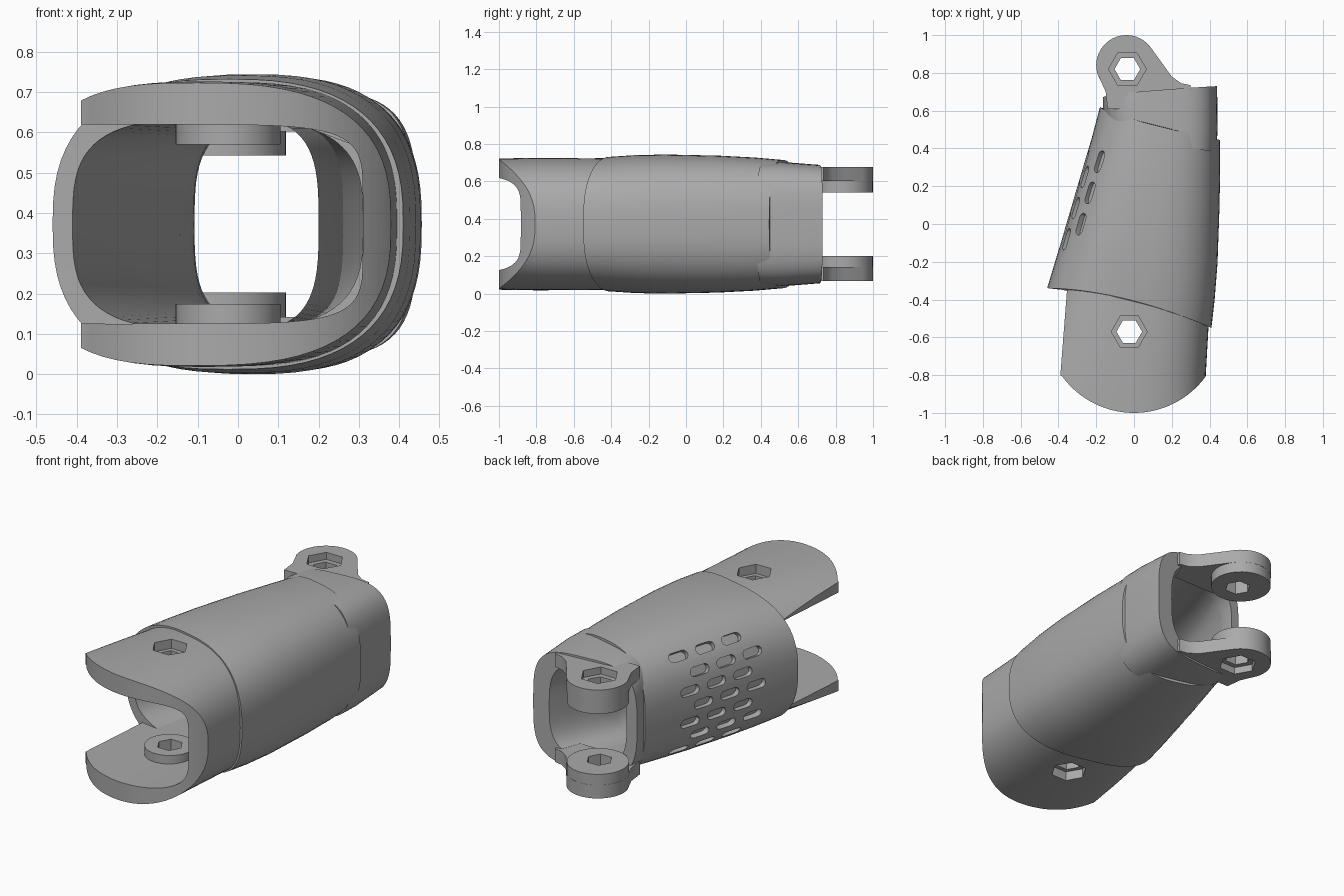
import bpy, bmesh, math
from mathutils import Matrix, Vector

if "Cube" in bpy.data.objects:
    bpy.data.objects.remove(bpy.data.objects["Cube"], do_unlink=True)

MID = 0.372   # height of the symmetry plane
SEG = 72

grey = bpy.data.materials.new("plain grey")
grey.use_nodes = True
grey.diffuse_color = (0.4, 0.4, 0.4, 1)
grey.node_tree.nodes["Principled BSDF"].inputs["Base Color"].default_value = (0.4, 0.4, 0.4, 1)


def finish(name, bm):
    bmesh.ops.recalc_face_normals(bm, faces=bm.faces[:])
    mesh = bpy.data.meshes.new(name)
    bm.to_mesh(mesh)
    bm.free()
    obj = bpy.data.objects.new(name, mesh)
    bpy.context.collection.objects.link(obj)
    mesh.materials.append(grey)
    return obj


def loft(name, rings, power):
    """Superellipse rings: left x, right x, half height, y at left, y at right, y easing."""
    bm = bmesh.new()
    loops = []
    for xl, xr, h, ya, yb, ease in rings:
        loop = []
        for i in range(SEG):
            a = math.tau * i / SEG
            c, s = math.cos(a), math.sin(a)
            px = math.copysign(abs(c) ** (2 / power), c)
            pz = math.copysign(abs(s) ** (2 / power), s)
            u = (px + 1) / 2
            loop.append(bm.verts.new((xl + (xr - xl) * u, ya + (yb - ya) * u ** ease, MID + h * pz)))
        loops.append(loop)
    for a, b in zip(loops, loops[1:]):
        for i in range(SEG):
            j = (i + 1) % SEG
            bm.faces.new((a[i], a[j], b[j], b[i]))
    bm.faces.new(loops[0])
    bm.faces.new(loops[-1])
    return finish(name, bm)


def add_prism(bm, outline, z0, z1, matrix=Matrix()):
    low = [bm.verts.new(matrix @ Vector((x, y, z0))) for x, y in outline]
    high = [bm.verts.new(matrix @ Vector((x, y, z1))) for x, y in outline]
    n = len(outline)
    bm.faces.new(low[::-1])
    bm.faces.new(high)
    for i in range(n):
        j = (i + 1) % n
        bm.faces.new((low[i], low[j], high[j], high[i]))


def prism(name, outline, z0, z1):
    bm = bmesh.new()
    add_prism(bm, outline, z0, z1)
    return finish(name, bm)


def arc(cx, cy, r, start, end, n):
    return [(cx + r * math.cos(math.radians(start + (end - start) * i / n)),
             cy + r * math.sin(math.radians(start + (end - start) * i / n))) for i in range(n + 1)]


def circle(cx, cy, r, n):
    return arc(cx, cy, r, 0, 360 - 360 / n, n - 1)


def boolean(obj, cutter, operation="DIFFERENCE"):
    mod = obj.modifiers.new("cut", "BOOLEAN")
    mod.operation = operation
    mod.solver = "EXACT"
    mod.object = cutter
    bpy.context.view_layer.objects.active = obj
    bpy.ops.object.modifier_apply(modifier=mod.name)


helpers = []
parts = []

# Cavities
main_cavity = loft("main_cavity", [
    (-0.50, 0.31, 0.26, -0.70, -0.70, 1),
    (-0.41, 0.31, 0.26, -0.34, -0.34, 1),
    (-0.195, 0.20, 0.26, 0.35, 0.35, 1),
    (-0.11, 0.30, 0.255, 0.62, 0.62, 1),
    (-0.10, 0.42, 0.255, 0.90, 0.90, 1)], 3.2)
fork_cavity = loft("fork_cavity", [
    (-0.90, 0.31, 0.247, -1.2, -1.2, 1),
    (-0.90, 0.31, 0.247, -0.1, -0.1, 1)], 6)
helpers += [main_cavity, fork_cavity]

# Front fork, open on its right side, rounded at the front
front_fork = loft("front_fork", [
    (-0.58, 0.37, 0.35, -1.05, -1.05, 1),
    (-0.55, 0.38, 0.354, -0.80, -0.80, 1),
    (-0.43, 0.405, 0.352, -0.36, -0.36, 1),
    (-0.38, 0.40, 0.34, -0.15, -0.15, 1)], 2.7)
fork_outline = prism("fork_outline",
                     [(-0.335, -0.1), (-0.39, -0.8)] + arc(0, -0.53, 0.47, 216, 324, 32)
                     + [(0.45, -0.75), (0.45, -0.1)], -1, 2)
helpers.append(fork_outline)
boolean(front_fork, fork_outline, "INTERSECT")
boolean(front_fork, fork_cavity)
parts.append(front_fork)

# Middle sleeve
sleeve = loft("middle_sleeve", [
    (-0.46, 0.41, 0.36, -0.34, -0.55, 1.8),
    (-0.418, 0.427, 0.369, -0.20, -0.40, 1.6),
    (-0.37, 0.442, 0.372, -0.04, -0.21, 1.4),
    (-0.285, 0.453, 0.366, 0.25, 0.10, 1.0),
    (-0.225, 0.456, 0.356, 0.45, 0.30, 0.85),
    (-0.18, 0.455, 0.343, 0.62, 0.445, 0.75)], 2.6)

# Staggered grip slots on the right side of the sleeve
bpy.context.view_layer.update()
slot_outline = arc(0.035, 0, 0.025, -90, 90, 6) + arc(-0.035, 0, 0.025, 90, 270, 6)
bm = bmesh.new()
for row in range(-3, 4):
    for col in range(3):
        y = 0.33 - 0.165 * col - (0.08 if row % 2 == 0 else 0)
        hit, place, normal, _ = sleeve.ray_cast(Vector((-1, y, MID + row * 0.088)), Vector((1, 0, 0)))
        if hit:
            turn = normal.to_track_quat("Z", "Y").to_matrix().to_4x4()
            add_prism(bm, slot_outline, -0.028, 0.03, Matrix.Translation(place) @ turn)
slots = finish("grip_slots", bm)
helpers.append(slots)
boolean(sleeve, main_cavity)
boolean(sleeve, slots)
parts.append(sleeve)

# Rear collar
collar = loft("rear_collar", [
    (-0.14, 0.435, 0.33, 0.50, 0.38, 0.75),
    (-0.165, 0.443, 0.33, 0.60, 0.50, 0.8),
    (-0.165, 0.44, 0.317, 0.67, 0.73, 0.6)], 3.6)
boolean(collar, main_cavity)
parts.append(collar)

# Bosses, lugs and bolt holes, mirrored top and bottom
FORK_HOLE = (-0.025, -0.57)
LUG_HOLE = (-0.035, 0.82)
neck_outline = (arc(-0.04, 0.84, 0.16, 40, 195, 20)
                + [(-0.15, 0.70), (-0.14, 0.61), (0.30, 0.61), (0.30, 0.735),
                   (0.25, 0.745), (0.20, 0.78), (0.15, 0.85)])

fork_bore = prism("fork_bore", circle(*FORK_HOLE, 0.068, 6), -1, 2)
lug_bore = prism("lug_bore", circle(*LUG_HOLE, 0.068, 6), -1, 2)
helpers += [fork_bore, lug_bore]
boolean(front_fork, fork_bore)

for side, word in ((1, "upper"), (-1, "lower")):
    def band(a, b):
        return sorted((MID + side * a, MID + side * b))

    fork_recess = prism("fork_recess", circle(*FORK_HOLE, 0.095, 6), *band(0.30, 0.6))
    lug_recess = prism("lug_recess", circle(*LUG_HOLE, 0.1, 6), *band(0.265, 0.6))
    helpers += [fork_recess, lug_recess]
    boolean(front_fork, fork_recess)

    boss = prism(word + "_fork_boss", circle(*FORK_HOLE, 0.13, 40), *band(0.198, 0.26))
    boolean(boss, fork_bore)
    lug = prism(word + "_lug", circle(-0.04, 0.84, 0.159, 48), *band(0.17, 0.24))
    boolean(lug, lug_bore)
    neck = prism(word + "_lug_neck", neck_outline, *band(0.23, 0.305))
    boolean(neck, lug_bore)
    boolean(neck, lug_recess)
    parts += [boss, lug, neck]

for helper in helpers:
    bpy.data.objects.remove(helper, do_unlink=True)

# Smooth shading with crisp rims
bpy.ops.object.select_all(action="DESELECT")
for part in parts:
    part.select_set(True)
bpy.context.view_layer.objects.active = front_fork
bpy.ops.object.shade_smooth_by_angle(angle=math.radians(30))
